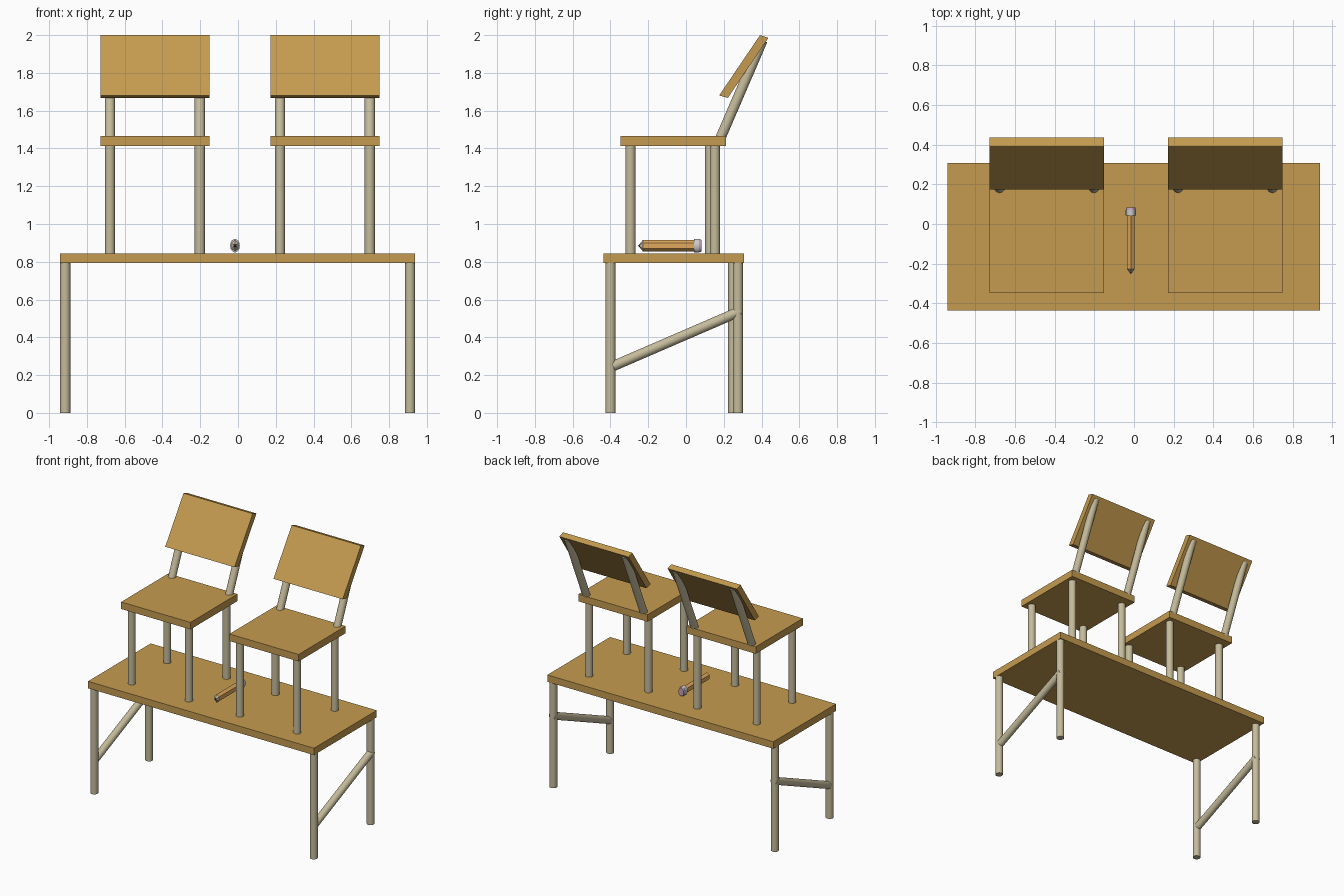
import bpy, bmesh, math
from mathutils import Vector

if "Cube" in bpy.data.objects:
    bpy.data.objects.remove(bpy.data.objects["Cube"])


def material(name, rgb):
    m = bpy.data.materials.new(name)
    m.diffuse_color = (*rgb, 1)
    m.use_nodes = True
    m.node_tree.nodes["Principled BSDF"].inputs["Base Color"].default_value = m.diffuse_color
    return m


WOOD = material("wood", (0.56, 0.33, 0.08))
METAL = material("painted_metal", (0.56, 0.50, 0.33))
ORANGE = material("pencil_paint", (0.75, 0.40, 0.11))
BARE = material("bare_wood", (0.55, 0.47, 0.36))
LEAD = material("graphite", (0.06, 0.06, 0.06))
FERRULE = material("ferrule_metal", (0.62, 0.60, 0.62))
PINK = material("eraser_pink", (0.55, 0.36, 0.50))
R = 0.027


def add_object(name, bm, mat, smooth=False):
    bmesh.ops.recalc_face_normals(bm, faces=bm.faces)
    me = bpy.data.meshes.new(name)
    bm.to_mesh(me)
    bm.free()
    me.materials.append(mat)
    ob = bpy.data.objects.new(name, me)
    bpy.context.collection.objects.link(ob)
    if smooth:
        bpy.ops.object.select_all(action='DESELECT')
        bpy.context.view_layer.objects.active = ob
        ob.select_set(True)
        bpy.ops.object.shade_smooth_by_angle(angle=math.radians(35))
    return ob


def prism(name, x0, x1, profile, mat):
    """Extrude a (y, z) profile along x."""
    bm = bmesh.new()
    face = bm.faces.new([bm.verts.new((x0, y, z)) for y, z in profile])
    ext = bmesh.ops.extrude_face_region(bm, geom=[face])
    verts = [v for v in ext["geom"] if isinstance(v, bmesh.types.BMVert)]
    bmesh.ops.translate(bm, verts=verts, vec=(x1 - x0, 0, 0))
    return add_object(name, bm, mat)


def slab(name, x0, x1, y0, y1, z0, z1, mat):
    return prism(name, x0, x1, [(y0, z0), (y1, z0), (y1, z1), (y0, z1)], mat)


def rod(name, a, b, mat, r1=R, r2=R, sides=24, squash=1.0, smooth=True):
    """Cylinder or cone from a to b; squash narrows its local x axis."""
    a, b = Vector(a), Vector(b)
    d = b - a
    bm = bmesh.new()
    bmesh.ops.create_cone(bm, cap_ends=True, segments=sides, radius1=r1,
                          radius2=r2, depth=d.length)
    bmesh.ops.scale(bm, verts=bm.verts, vec=(squash, 1, 1))
    # all rods lie in a y-z plane, so tilt about x only
    ob = add_object(name, bm, mat, smooth)
    ob.location = (a + b) / 2
    ob.rotation_euler = (-math.atan2(d.y, d.z), 0, 0)
    return ob


# Table
slab("table_top", -0.942, 0.938, -0.437, 0.308, 0.793, 0.845, WOOD)
for side, x, back_y in (("left", -0.915, 0.25), ("right", 0.911, 0.275)):
    rod(f"table_front_leg_{side}", (x, -0.40, 0), (x, -0.40, 0.80), METAL)
    rod(f"table_back_leg_{side}", (x, back_y, 0), (x, back_y, 0.80), METAL)
    rod(f"table_brace_{side}", (x, -0.385, 0.248),
        (x, back_y + 0.012, 0.248 + 0.432 * (back_y + 0.397)), METAL)

# Two chairs standing on the table
BACK = [(0.175, 1.68), (0.222, 1.668), (0.436, 1.985), (0.392, 2.0)]
for label, cx in (("left", -0.440), ("right", 0.460)):
    slab(f"{label}_chair_seat", cx - 0.288, cx + 0.288, -0.348, 0.211,
         1.412, 1.465, WOOD)
    prism(f"{label}_chair_backrest", cx - 0.288, cx + 0.288, BACK, WOOD)
    for side, dx, back_y in (("left", -0.238, 0.128), ("right", 0.238, 0.153)):
        x = cx + dx
        rod(f"{label}_chair_front_leg_{side}", (x, -0.294, 0.845),
            (x, -0.294, 1.42), METAL)
        rod(f"{label}_chair_back_leg_{side}", (x, back_y, 0.845),
            (x, back_y, 1.42), METAL)
        rod(f"{label}_chair_back_post_{side}", (x, 0.178, 1.445),
            (x, 0.405, 1.972), METAL)

# Pencil lying on the table
px, pz = -0.016, 0.885


def pencil(name, y0, y1, mat, r1, r2, sides, smooth=False):
    rod(name, (px, y0, pz), (px, y1, pz), mat, r1, r2, sides, 0.72, smooth)


pencil("pencil_body", -0.228, 0.05, ORANGE, 0.031, 0.031, 6)
pencil("pencil_sharpened_wood", -0.228, -0.244, BARE, 0.031, 0.011, 6)
pencil("pencil_lead", -0.244, -0.253, LEAD, 0.011, 0.001, 6)
pencil("pencil_ferrule", 0.042, 0.07, FERRULE, 0.036, 0.036, 16, True)
pencil("pencil_eraser", 0.07, 0.082, PINK, 0.035, 0.031, 16, True)
